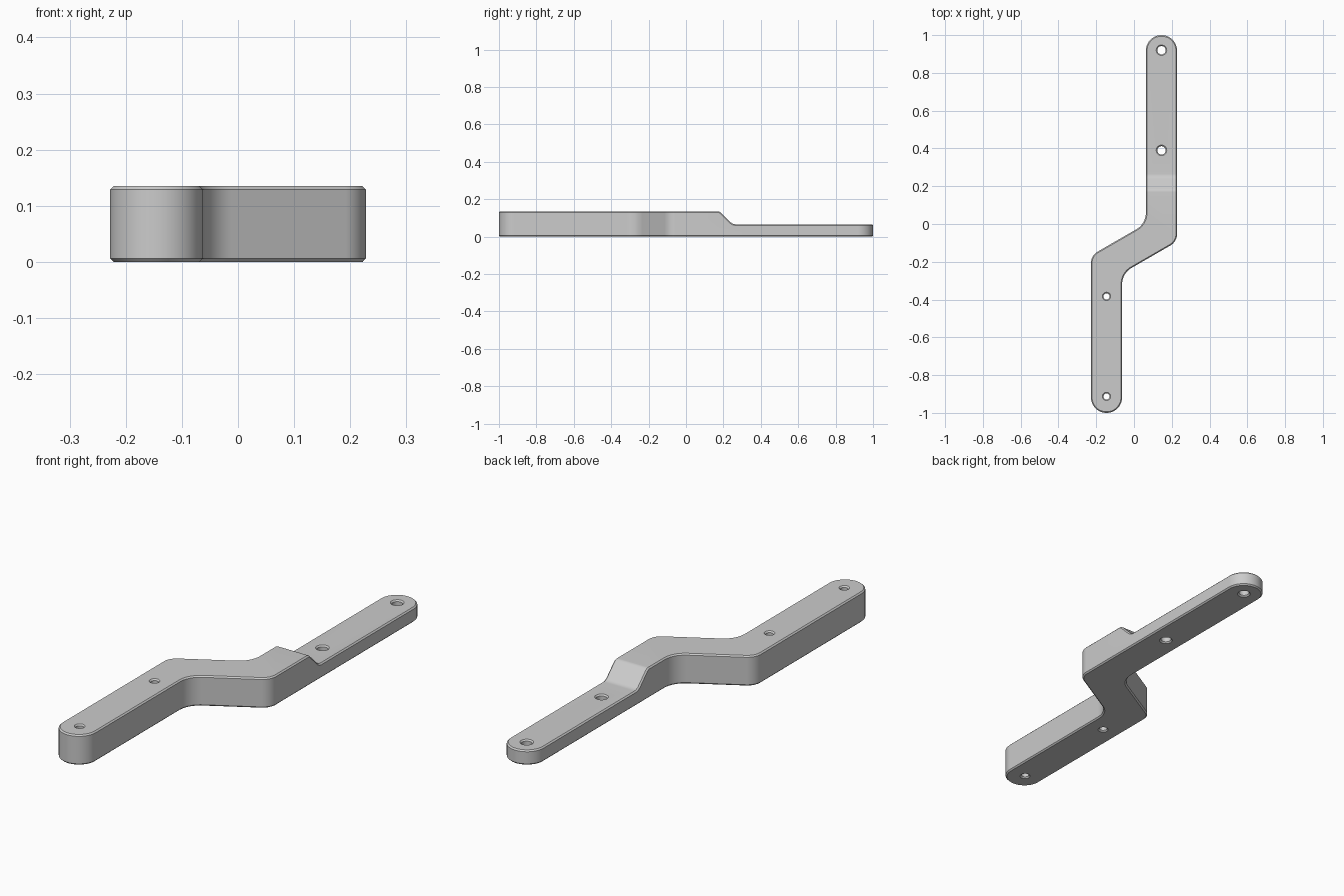
import bpy
import bmesh
from math import pi, cos, sin, tan, radians
from mathutils import Vector

cube = bpy.data.objects.get("Cube")
if cube:
    bpy.data.objects.remove(cube, do_unlink=True)

IN, OUT = 0.063, 0.228            # inner and outer edges of both arms
MID, R = (IN + OUT) / 2, (OUT - IN) / 2
TOP, LOW = 0.135, 0.066           # thick and thin heights

grey = bpy.data.materials.new("light grey")
grey.use_nodes = True
colour = (0.6, 0.6, 0.6, 1)
grey.diffuse_color = colour
grey.node_tree.nodes["Principled BSDF"].inputs["Base Color"].default_value = colour


def fillet(points, steps=10):
    """Round each (a, b, radius) corner of a closed polygon."""
    out = []
    for i, (x, y, r) in enumerate(points):
        p = Vector((x, y))
        if r == 0:
            out.append(p)
            continue
        u = (Vector(points[i - 1][:2]) - p).normalized()
        v = (Vector(points[(i + 1) % len(points)][:2]) - p).normalized()
        half = u.angle(v) / 2
        centre = p + (u + v).normalized() * r / sin(half)
        a = p + u * r / tan(half) - centre
        b = p + v * r / tan(half) - centre
        for k in range(steps + 1):
            out.append(centre + a.lerp(b, k / steps).normalized() * r)
    return out


def prism(name, points, shift):
    """Extrude a closed ring of 3D points along a vector."""
    bm = bmesh.new()
    face = bm.faces.new([bm.verts.new(p) for p in points])
    res = bmesh.ops.extrude_face_region(bm, geom=[face], use_keep_orig=True)
    bmesh.ops.translate(bm, vec=shift, verts=[e for e in res["geom"] if isinstance(e, bmesh.types.BMVert)])
    bmesh.ops.recalc_face_normals(bm, faces=bm.faces)
    mesh = bpy.data.meshes.new(name)
    bm.to_mesh(mesh)
    bm.free()
    mesh.materials.append(grey)
    obj = bpy.data.objects.new(name, mesh)
    bpy.context.collection.objects.link(obj)
    return obj


# Z-shaped outline with round ends and a 30 degree middle section
def slant(x, offset):
    return offset + x * tan(radians(30))


def cap(x, y, start):
    return [Vector((x + R * cos(start + pi * k / 32), y + R * sin(start + pi * k / 32))) for k in range(33)]


UP, DOWN = -0.035, -0.225
near, far = (-MID, R - 1), (MID, 1 - R)
right = [(-IN, near[1], 0), (-IN, slant(-IN, DOWN), 0.1), (OUT, slant(OUT, DOWN), 0.07), (OUT, far[1], 0)]
left = [(IN, far[1], 0), (IN, slant(IN, UP), 0.1), (-OUT, slant(-OUT, UP), 0.07), (-OUT, near[1], 0)]
ring = cap(*near, pi) + fillet(right)[1:-1] + cap(*far, 0) + fillet(left)[1:-1]
bracket = prism("bracket", [(p.x, p.y, 0) for p in ring], (0, 0, TOP))

# Step cutter that thins the rear arm behind a rounded slope
step = fillet([(0.14, TOP + 0.05, 0), (0.14, TOP + 0.0001, 0), (0.18, TOP + 0.0001, 0.03),
               (0.25, LOW, 0.04), (1.2, LOW, 0), (1.2, TOP + 0.05, 0)], 5)
cutters = [prism("step_cutter", [(-0.5, p.x, p.y) for p in step], (1, 0, 0))]

# Screw hole cutters
for i, (x, y, r) in enumerate([(MID, 0.92, 0.022), (MID, 0.39, 0.022),
                               (-MID, -0.383, 0.016), (-MID, -0.913, 0.016)]):
    circle = [(x + r * cos(2 * pi * k / 32), y + r * sin(2 * pi * k / 32), -0.1) for k in range(32)]
    cutters.append(prism(f"hole_cutter_{i + 1}", circle, (0, 0, 0.4)))

for cutter in cutters:
    cutter.hide_render = True
    mod = bracket.modifiers.new(cutter.name, 'BOOLEAN')
    mod.operation, mod.solver, mod.object = 'DIFFERENCE', 'EXACT', cutter

# Small chamfer on every sharp edge
chamfer = bracket.modifiers.new("chamfer", 'BEVEL')
chamfer.width, chamfer.segments = 0.006, 1
chamfer.limit_method, chamfer.angle_limit = 'ANGLE', radians(50)
chamfer.use_clamp_overlap = False

bpy.ops.object.select_all(action='DESELECT')
bpy.context.view_layer.objects.active = bracket
bracket.select_set(True)
for mod in list(bracket.modifiers):
    bpy.ops.object.modifier_apply(modifier=mod.name)
for cutter in cutters:
    bpy.data.objects.remove(cutter, do_unlink=True)
bpy.ops.object.shade_smooth_by_angle(angle=radians(30))
